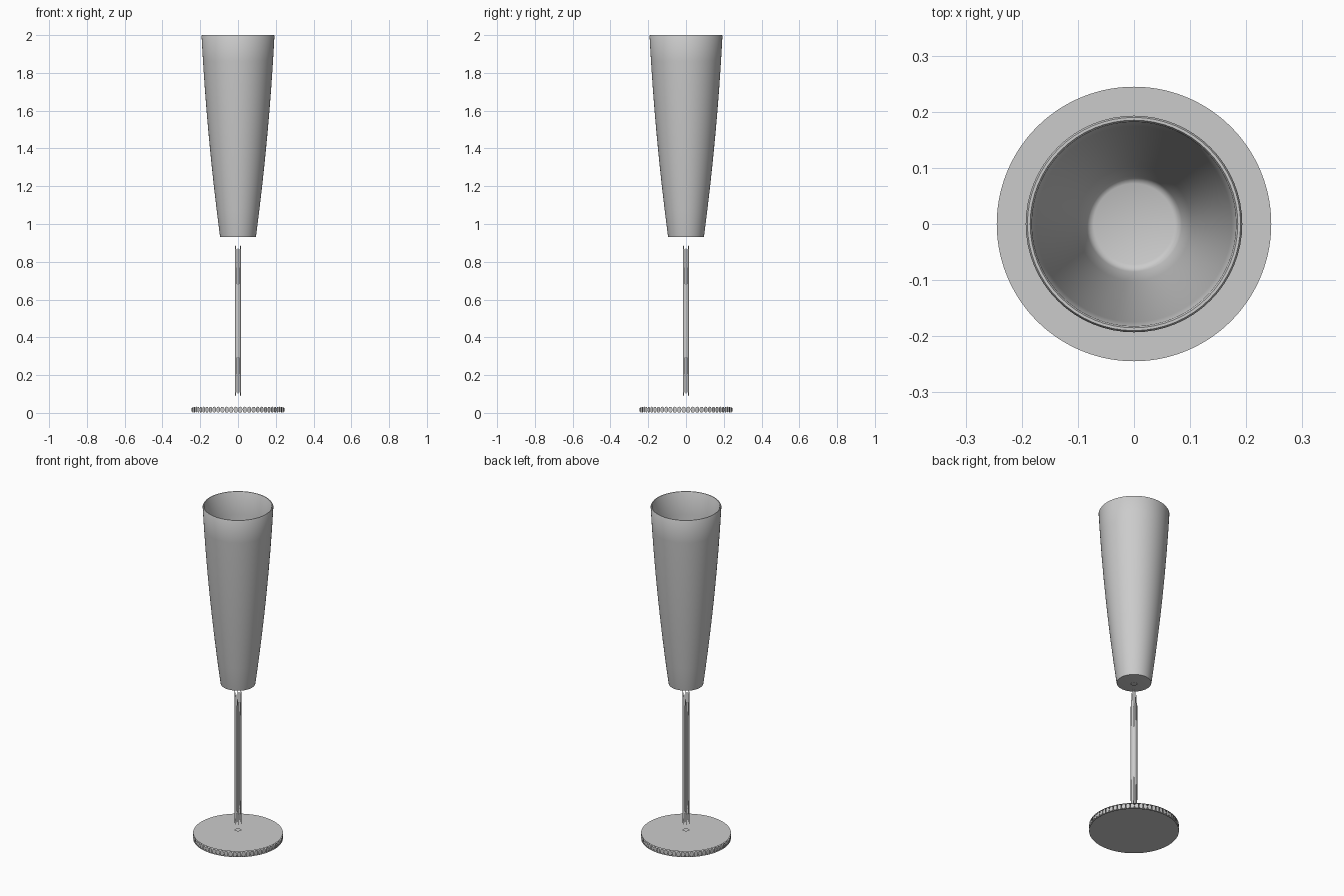
import bpy, bmesh, math

if "Cube" in bpy.data.objects:
    bpy.data.objects.remove(bpy.data.objects["Cube"])

SEG = 64

def finish(bm, name, angle=None):
    me = bpy.data.meshes.new(name)
    bm.to_mesh(me)
    bm.free()
    ob = bpy.data.objects.new(name, me)
    bpy.context.collection.objects.link(ob)
    if angle:
        bpy.ops.object.select_all(action='DESELECT')
        ob.select_set(True)
        bpy.context.view_layer.objects.active = ob
        bpy.ops.object.shade_smooth_by_angle(angle=math.radians(angle))
    return ob

def lathe(name, profile):
    bm = bmesh.new()
    rings = []
    for r, z in profile:
        rings.append([bm.verts.new((r * math.cos(math.tau * i / SEG),
                                    r * math.sin(math.tau * i / SEG), z))
                      for i in range(SEG)])
    for a, b in zip(rings, rings[1:]):
        for i in range(SEG):
            j = (i + 1) % SEG
            bm.faces.new((a[i], a[j], b[j], b[i]))
    bm.faces.new(list(reversed(rings[0])))   # underside
    bm.faces.new(rings[-1])                  # inner floor
    return finish(bm, name, 35)

def split_cylinder(name, radius, z0, z1, segments):
    # every face is loose, so the subdivision rounds each one separately
    bm = bmesh.new()
    bmesh.ops.create_cone(bm, cap_ends=True, segments=segments,
                          radius1=radius, radius2=radius, depth=z1 - z0)
    bmesh.ops.translate(bm, verts=bm.verts, vec=(0, 0, (z0 + z1) / 2))
    bmesh.ops.split_edges(bm, edges=bm.edges)
    ob = finish(bm, name, 30)
    sub = ob.modifiers.new("rounding", 'SUBSURF')
    sub.levels = sub.render_levels = 3
    return ob

# bowl: gently convex flute with thin wall and rounded rim
def outer(t):
    return 0.096 + 0.097 * t + 0.042 * t * (1 - t)

steps = [i / 8 for i in range(9)]
outside = [(outer(t), 0.94 + 1.055 * t) for t in steps]
inside = [(outer(t) - 0.011, 0.955 + 1.04 * t) for t in reversed(steps)]
lathe("bowl", [(0.086, 0.93), (0.094, 0.931)] + outside
      + [(0.190, 2.0), (0.185, 2.0)] + inside + [(0.079, 0.946), (0.072, 0.943)])

# stem and foot
split_cylinder("stem", 0.0187, 0.05, 0.925, 32)
split_cylinder("foot", 0.245, 0.0, 0.034, SEG)
